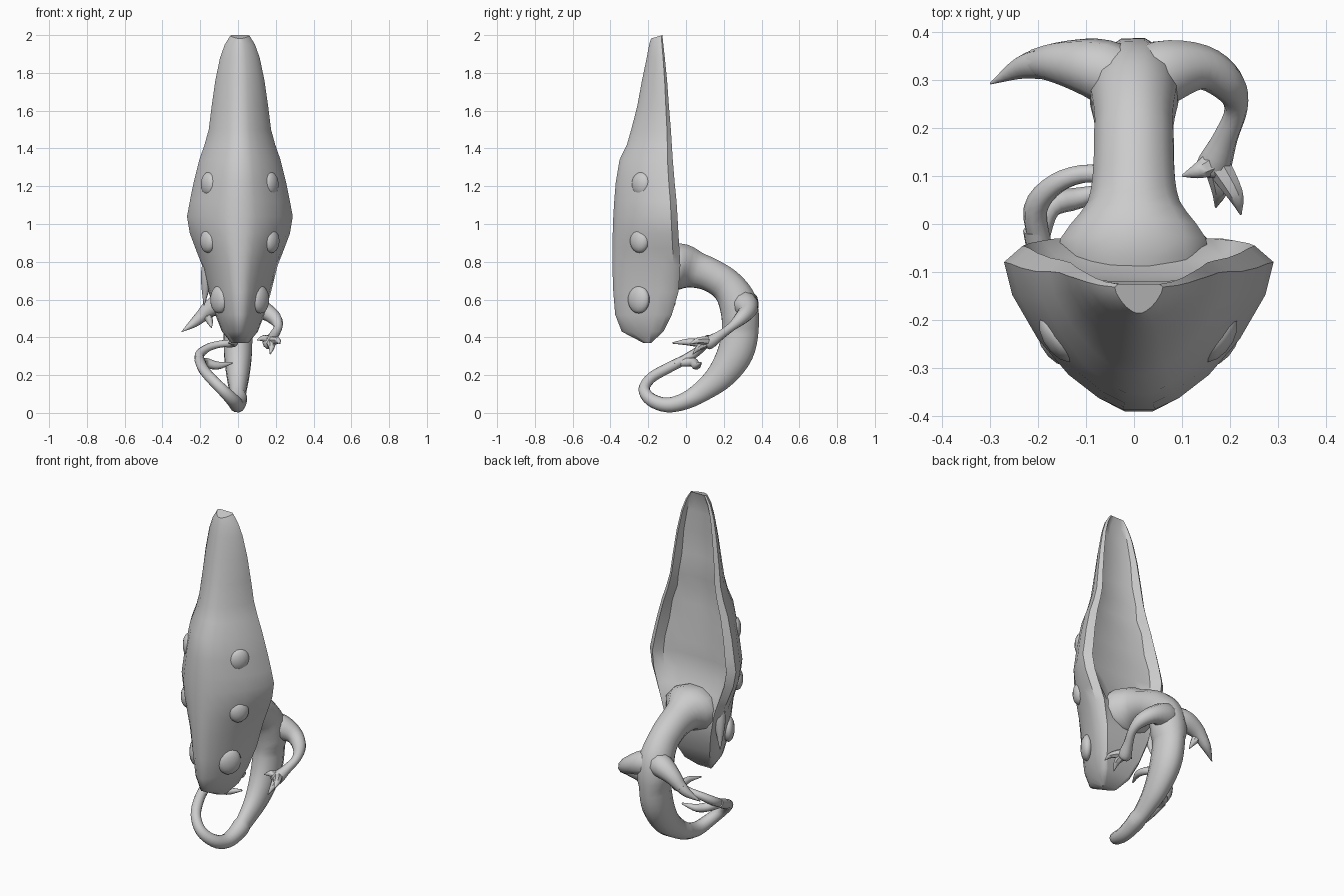
import bpy, bmesh, math
from mathutils import Vector, Matrix


def finish(bm, name, angle=50):
    bmesh.ops.recalc_face_normals(bm, faces=bm.faces)
    me = bpy.data.meshes.new(name)
    bm.to_mesh(me)
    bm.free()
    ob = bpy.data.objects.new(name, me)
    bpy.context.collection.objects.link(ob)
    bpy.ops.object.select_all(action='DESELECT')
    ob.select_set(True)
    bpy.context.view_layer.objects.active = ob
    bpy.ops.object.shade_smooth_by_angle(angle=math.radians(angle))
    return ob


def loft(bm, rings):
    loops = [[bm.verts.new(p) for p in r] for r in rings]
    n = len(loops[0])
    for a, b in zip(loops, loops[1:]):
        for i in range(n):
            j = (i + 1) % n
            bm.faces.new((a[i], a[j], b[j], b[i]))
    bm.faces.new(loops[0])
    bm.faces.new(loops[-1])


def spline(pts, steps):
    # Catmull-Rom through (x, y, z, radius) points
    v = [Vector(p) for p in pts]
    v = [v[0] * 2 - v[1]] + v + [v[-1] * 2 - v[-2]]
    out = []
    for a, b, c, d in zip(v, v[1:], v[2:], v[3:]):
        for k in range(steps):
            t = k / steps
            out.append(0.5 * (2 * b + (c - a) * t + (2 * a - 5 * b + 4 * c - d) * t * t
                              + (3 * b - a - 3 * c + d) * t ** 3))
    return out + [v[-2]]


def tube(name, pts, sides=10, steps=4, stretch=lambda p: 1):
    path = spline(pts, steps)
    pos = [Vector(p[:3]) for p in path]
    rings, side = [], Vector((0.9, 0.1, 0.3))
    for i, p in enumerate(pos):
        tan = (pos[min(i + 1, len(pos) - 1)] - pos[max(i - 1, 0)]).normalized()
        side = (side - tan * side.dot(tan)).normalized()
        up = tan.cross(side)
        r = max(path[i][3], 0.002)
        ring = []
        for k in range(sides):
            a = 2 * math.pi * k / sides
            o = r * (side * math.cos(a) + up * math.sin(a))
            o.x *= stretch(p)
            ring.append(p + o)
        rings.append(ring)
    bm = bmesh.new()
    loft(bm, rings)
    return finish(bm, name)


# Long head shell: z, half width, front y, back y, depth of the hollow back
levels = [
    (0.37, 0.045, -0.225, -0.185, 0), (0.43, 0.095, -0.34, -0.12, 0),
    (0.52, 0.13, -0.375, -0.075, 0), (0.64, 0.165, -0.385, -0.04, 0),
    (0.78, 0.20, -0.39, -0.03, 0), (0.87, 0.235, -0.39, -0.035, 0.045),
    (0.95, 0.265, -0.388, -0.04, 0.07), (1.04, 0.28, -0.385, -0.045, 0.08),
    (1.12, 0.265, -0.38, -0.05, 0.07), (1.22, 0.245, -0.372, -0.06, 0.085),
    (1.34, 0.215, -0.352, -0.07, 0.065), (1.42, 0.187, -0.313, -0.075, 0.08),
    (1.50, 0.165, -0.29, -0.08, 0.055), (1.62, 0.15, -0.259, -0.09, 0.065),
    (1.76, 0.13, -0.233, -0.10, 0.045), (1.88, 0.105, -0.208, -0.112, 0.035),
    (1.95, 0.08, -0.195, -0.12, 0.02), (1.99, 0.05, -0.185, -0.125, 0)]
outline = [(0.86, 0), (1, 0.1), (0.94, 0.3), (0.75, 0.57), (0.52, 0.79), (0.3, 0.93), (0.12, 1)]
rings = []
for z, w, f, b, hollow in levels:
    half = [(x * w, b + (f - b) * t) for x, t in outline]
    inner = [(0, b - hollow), (0.42 * w, b - hollow * 0.95), (0.74 * w, b - hollow * 0.7)]
    right = inner + half
    left = [(-x, y) for x, y in reversed(right[1:])]
    rings.append([(x + 0.01, y, z) for x, y in right + left])
# the crown slopes up towards the back
rings[-1] = [(x, y, z + 0.01 + (y + 0.125) * 0.3) for x, y, z in rings[-1]]
bm = bmesh.new()
loft(bm, rings)
finish(bm, "head_shell", 45)

# Six bulging eyes
for n, (x, y, z, r) in enumerate([(0.163, -0.236, 1.21, 0.062), (0.168, -0.246, 0.91, 0.06),
                                  (0.11, -0.25, 0.6, 0.07)]):
    for s in (-1, 1):
        bm = bmesh.new()
        bmesh.ops.create_uvsphere(bm, u_segments=14, v_segments=9, radius=1)
        m = (Matrix.Translation((s * x + 0.009, y, z))
             @ Matrix.Rotation(-s * math.radians(35), 4, 'Z')
             @ Matrix.Diagonal((0.034, r * 0.95, r * 1.05, 1)))
        bmesh.ops.transform(bm, matrix=m, verts=bm.verts)
        finish(bm, f"eye_{n}_{'right' if s > 0 else 'left'}")


def body_width(p):
    if p.z > 0.7:       # flares out where it joins the shell
        return 0.95 + min(0.35, max(0, 0.03 - p.y) * 5)
    return 0.92 if p.z > 0.45 else 0.78 if p.y > 0.05 else 1


# Neck, body and tail in one curling tube
tube("body_and_tail", [
    (0, -0.15, 0.76, 0.11), (0, -0.03, 0.775, 0.125), (0, 0.06, 0.755, 0.098),
    (0, 0.14, 0.725, 0.09), (0, 0.22, 0.67, 0.092), (0, 0.275, 0.58, 0.103),
    (0, 0.288, 0.45, 0.1), (0, 0.262, 0.32, 0.098), (0, 0.19, 0.205, 0.08),
    (0, 0.10, 0.125, 0.06), (0, 0, 0.065, 0.047), (-0.005, -0.1, 0.042, 0.04),
    (-0.03, -0.185, 0.07, 0.035), (-0.085, -0.222, 0.125, 0.03),
    (-0.145, -0.185, 0.185, 0.028), (-0.185, -0.10, 0.235, 0.028),
    (-0.205, -0.01, 0.28, 0.026)], 12, 4, body_width)

# Forked tail tip
tube("tail_fork_upper", [(-0.19, -0.06, 0.255, 0.024), (-0.205, 0.03, 0.305, 0.025),
                         (-0.16, 0.085, 0.345, 0.022), (-0.09, 0.105, 0.365, 0.02),
                         (-0.03, 0.08, 0.368, 0.022), (-0.02, 0.01, 0.375, 0.018),
                         (-0.05, -0.07, 0.37, 0.004)], 8)
tube("tail_fork_lower", [(-0.2, -0.04, 0.265, 0.022), (-0.175, 0.035, 0.268, 0.025),
                         (-0.11, 0.055, 0.25, 0.022), (-0.03, 0.08, 0.265, 0.005)], 8)

# Right arm with three claws
tube("right_arm", [(-0.01, 0.28, 0.58, 0.07), (0.06, 0.315, 0.57, 0.07),
                   (0.14, 0.325, 0.54, 0.048), (0.195, 0.29, 0.5, 0.037),
                   (0.212, 0.24, 0.455, 0.024),
                   (0.19, 0.18, 0.41, 0.026), (0.165, 0.12, 0.37, 0.036),
                   (0.16, 0.10, 0.36, 0.015)])
for n, tip in enumerate([(0.222, 0.02, 0.365), (0.17, 0.035, 0.31), (0.10, 0.10, 0.385)]):
    a, b = Vector((0.17, 0.13, 0.38)), Vector(tip)
    m = a.lerp(b, 0.6) + Vector((0.008, 0, 0.012))
    tube(f"right_claw_{n}", [(*a, 0.028), (*m, 0.018), (*b, 0.002)], 7)

# Left arm with one big claw and a small thumb
tube("left_arm", [(0.01, 0.28, 0.58, 0.07), (-0.07, 0.32, 0.585, 0.065),
                  (-0.15, 0.335, 0.55, 0.046), (-0.205, 0.335, 0.5, 0.03)])
tube("left_claw", [(-0.19, 0.335, 0.515, 0.034), (-0.235, 0.325, 0.475, 0.024),
                   (-0.298, 0.292, 0.43, 0.002)], 8)
tube("left_thumb", [(-0.17, 0.33, 0.53, 0.028), (-0.15, 0.315, 0.485, 0.018),
                    (-0.14, 0.29, 0.45, 0.002)], 7)

# Pointed flap below the left rim
tube("rim_flap", [(-0.15, -0.09, 0.84, 0.03), (-0.165, -0.08, 0.72, 0.032),
                  (-0.18, -0.06, 0.57, 0.003)], 8)
